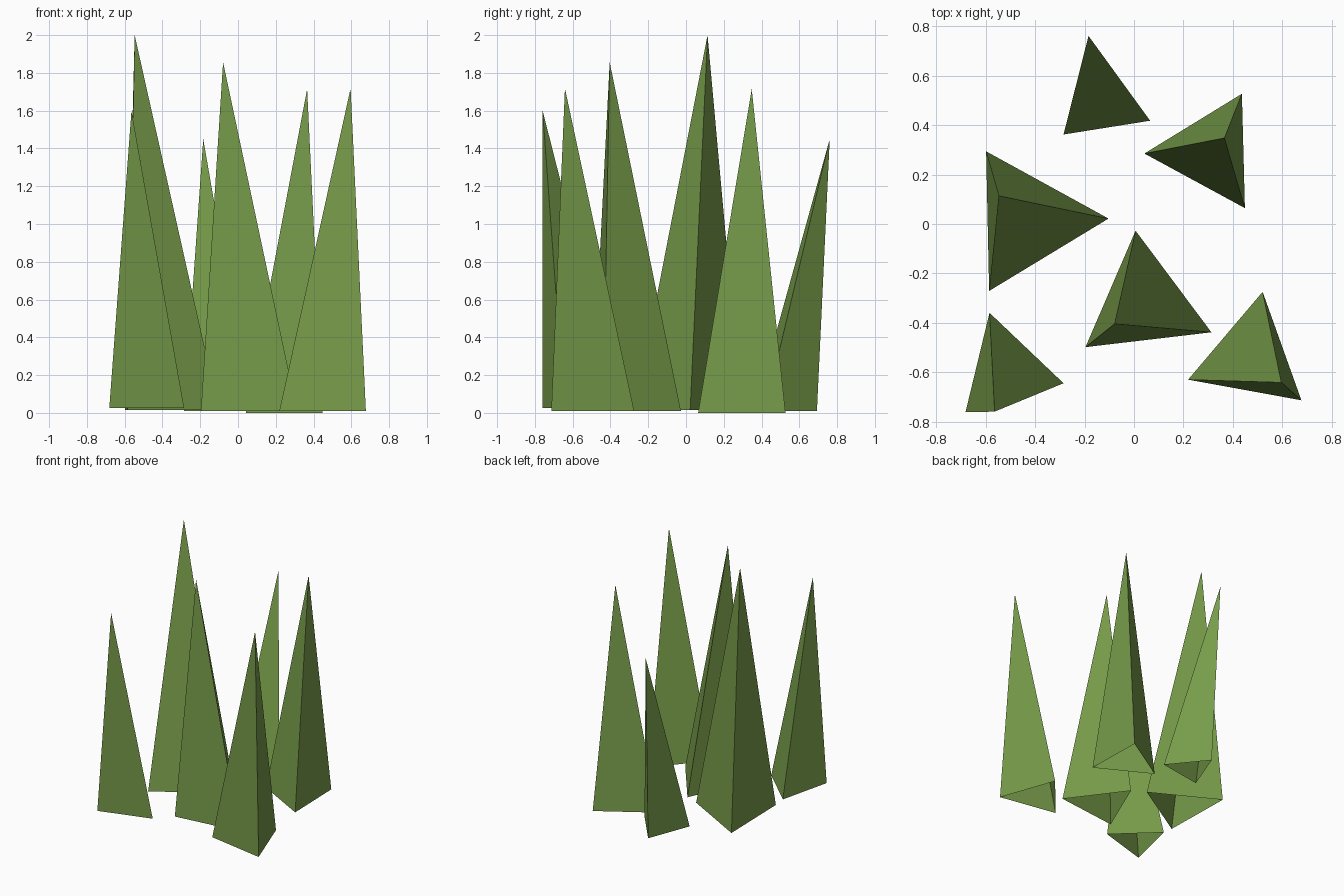
import bpy
from mathutils import Matrix, Vector
from math import radians

if "Cube" in bpy.data.objects:
    bpy.data.objects.remove(bpy.data.objects["Cube"])

green = bpy.data.materials.new("grass_green")
green.diffuse_color = (0.185, 0.33, 0.068, 1.0)
green.use_nodes = True
green.node_tree.nodes["Principled BSDF"].inputs["Base Color"].default_value = green.diffuse_color


def blade(name, centre, corner, base_z, tip):
    """Open-bottomed three-sided spike on an equilateral base, leaning to its tip."""
    c = Vector(centre)
    arm = Vector(corner) - c
    verts = []
    for i in range(3):
        p = c + Matrix.Rotation(radians(120 * i), 2) @ arm
        verts.append((p.x, p.y, base_z))
    verts.append(tip)
    mesh = bpy.data.meshes.new(name)
    mesh.from_pydata(verts, [], [(i, (i + 1) % 3, 3) for i in range(3)])
    mesh.materials.append(green)
    obj = bpy.data.objects.new(name, mesh)
    bpy.context.collection.objects.link(obj)


# Grass blades: base centre, one base corner, base height, tip
blade("grass_blade_back", (-0.126, 0.491), (-0.285, 0.362), 0.01, (-0.184, 0.761, 1.45))
blade("grass_blade_back_right", (0.309, 0.292), (0.042, 0.285), 0.0, (0.366, 0.348, 1.715))
blade("grass_blade_left", (-0.429, 0.015), (-0.103, 0.022), 0.016, (-0.547, 0.114, 2.0))
blade("grass_blade_front_left", (-0.517, -0.588), (-0.285, -0.644), 0.025, (-0.564, -0.759, 1.6))
blade("grass_blade_centre", (0.041, -0.321), (0.313, -0.438), 0.01, (-0.079, -0.404, 1.857))
blade("grass_blade_front_right", (0.472, -0.539), (0.677, -0.713), 0.01, (0.596, -0.641, 1.718))
